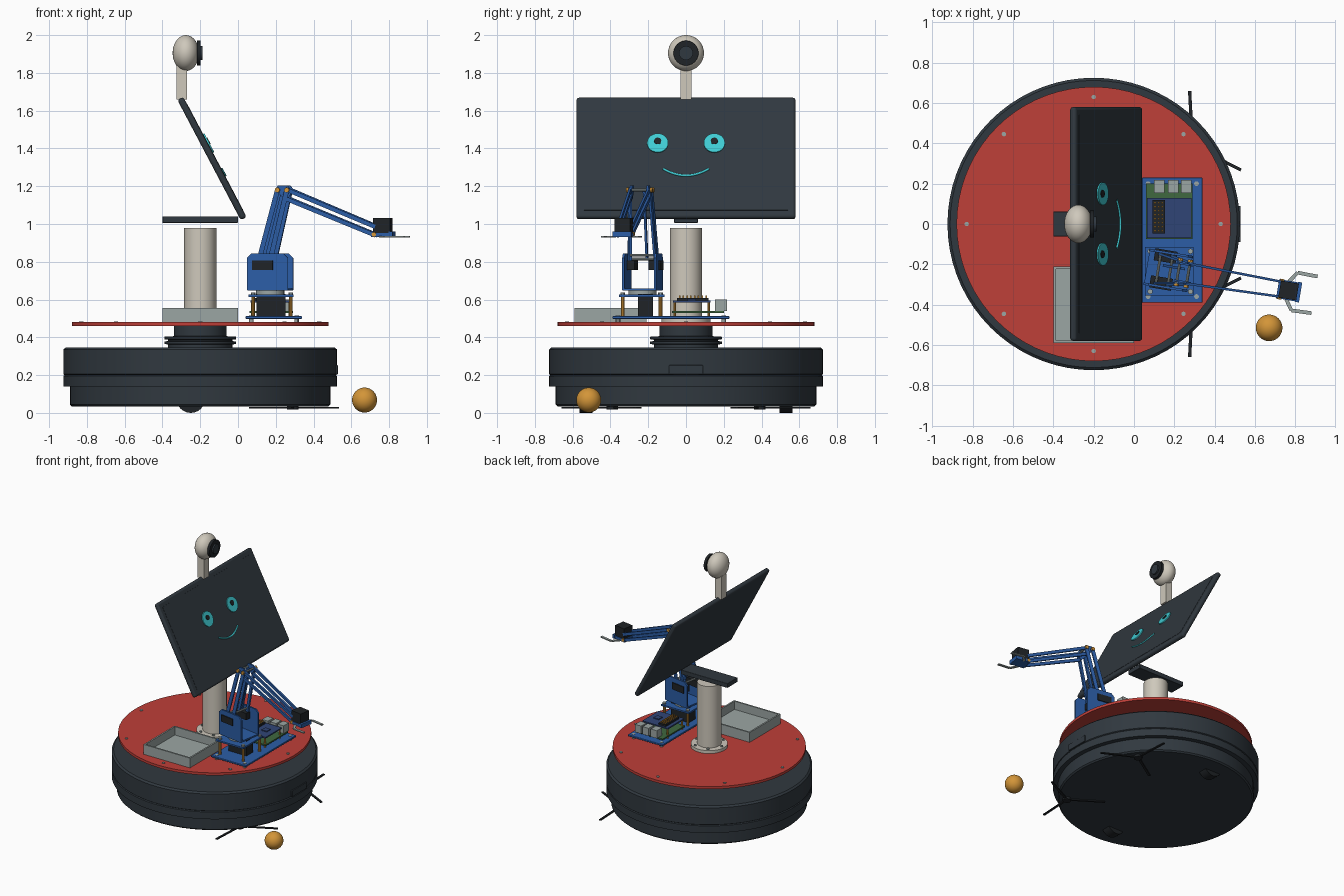
import bpy, bmesh, math
from mathutils import Matrix, Vector

old = bpy.data.objects.get("Cube")
if old:
    bpy.data.objects.remove(old)


def material(name, r, g, b):
    m = bpy.data.materials.new(name)
    m.use_nodes = True
    m.diffuse_color = (r, g, b, 1)
    m.node_tree.nodes["Principled BSDF"].inputs["Base Color"].default_value = (r, g, b, 1)
    return m


SLATE = material("dark slate", 0.03, 0.04, 0.05)
BLACK = material("black", 0.014, 0.017, 0.02)
RED = material("red", 0.52, 0.05, 0.04)
CREAM = material("cream", 0.62, 0.58, 0.5)
GREY = material("grey", 0.33, 0.38, 0.37)
BLUE = material("blue", 0.025, 0.11, 0.38)
CYAN = material("cyan", 0.05, 0.6, 0.65)
ORANGE = material("orange", 0.65, 0.3, 0.04)
GREEN = material("green", 0.05, 0.14, 0.05)
NAVY = material("navy", 0.03, 0.06, 0.18)

WORLD = Matrix()
parts = []


def finish(name, bm, mat, frame=WORLD, bevel=0):
    bmesh.ops.recalc_face_normals(bm, faces=bm.faces)
    bm.transform(frame)
    mesh = bpy.data.meshes.new(name)
    bm.to_mesh(mesh)
    bm.free()
    mesh.materials.append(mat)
    ob = bpy.data.objects.new(name, mesh)
    bpy.context.collection.objects.link(ob)
    if bevel:
        mod = ob.modifiers.new("soft edges", "BEVEL")
        mod.width, mod.segments = bevel, 3
    parts.append(ob)
    return ob


def box(name, centre, size, mat, frame=WORLD, bevel=0):
    bm = bmesh.new()
    place = Matrix.Translation(centre) @ Matrix.Diagonal((*size, 1))
    bmesh.ops.create_cube(bm, size=1, matrix=place)
    return finish(name, bm, mat, frame, bevel)


def cylinder(name, centre, radius, depth, mat, axis="Z", frame=WORLD, sides=24):
    turn = {"X": Matrix.Rotation(math.pi / 2, 4, "Y"), "Y": Matrix.Rotation(math.pi / 2, 4, "X"), "Z": WORLD}
    bm = bmesh.new()
    bmesh.ops.create_cone(bm, cap_ends=True, segments=sides, radius1=radius, radius2=radius,
                          depth=depth, matrix=Matrix.Translation(centre) @ turn[axis])
    return finish(name, bm, mat, frame)


def ball(name, centre, radii, mat):
    bm = bmesh.new()
    place = Matrix.Translation(centre) @ Matrix.Diagonal((*radii, 1))
    bmesh.ops.create_uvsphere(bm, u_segments=32, v_segments=20, radius=1, matrix=place)
    return finish(name, bm, mat)


def lathe(name, profile, mat, x=0, sides=72):
    bm = bmesh.new()
    verts = [bm.verts.new((r, 0, z)) for r, z in profile]
    edges = [bm.edges.new(pair) for pair in zip(verts, verts[1:])]
    bmesh.ops.spin(bm, geom=verts + edges, cent=(0, 0, 0), axis=(0, 0, 1), angle=math.tau, steps=sides)
    bmesh.ops.remove_doubles(bm, verts=bm.verts, dist=0.0001)
    return finish(name, bm, mat, Matrix.Translation((x, 0, 0)))


def plate(name, outline, y, thick, mat, frame=WORLD):
    """Extrude an x-z outline sideways."""
    bm = bmesh.new()
    face = bm.faces.new([bm.verts.new((x, y - thick / 2, z)) for x, z in outline])
    new = bmesh.ops.extrude_face_region(bm, geom=[face])["geom"]
    bmesh.ops.translate(bm, vec=(0, thick, 0), verts=[v for v in new if isinstance(v, bmesh.types.BMVert)])
    return finish(name, bm, mat, frame)


def bar(name, a, b, width, height, mat, frame=WORLD):
    a, b = Vector(a), Vector(b)
    place = Matrix.Translation((a + b) / 2) @ (b - a).to_track_quat("X", "Z").to_matrix().to_4x4()
    return box(name, (0, 0, 0), ((b - a).length, width, height), mat, frame @ place)


# Round mobile base
BX = -0.2
lathe("base_body", [(0, .035), (.68, .035), (.69, .045), (.69, .14), (.725, .14), (.725, .195), (.718, .2),
                    (.725, .205), (.725, .335), (.712, .347), (0, .347)], SLATE, BX)
lathe("base_neck", [(.17, .345), (.17, .362), (.19, .365), (.19, .378), (.17, .38), (.17, .387), (.19, .39),
                    (.19, .403), (.14, .406), (.14, .46)], SLATE, BX)
box("front_sensor", (.523, 0, .228), (.012, .18, .05), SLATE, bevel=.004)
for side in (-1, 1):
    cylinder("drive_wheel", (-.25, side * .53, .077), .077, .07, BLACK, "Y")
    # Three-armed side brushes
    hub = Vector((.29, side * .39, .028))
    cylinder("brush_hub", hub, .03, .02, BLACK)
    for degrees in (93, -27, 213):
        a = math.radians(degrees) * side
        bar("brush_arm", hub, hub + .27 * Vector((math.cos(a), math.sin(a), 0)), .016, .008, BLACK)

# Deck with screws
cylinder("deck", (BX, 0, .47), .68, .02, RED, sides=72)
for i in range(8):
    a = i * math.tau / 8
    cylinder("deck_screw", (BX + .63 * math.cos(a), .63 * math.sin(a), .481), .011, .008, GREY, sides=12)

# Column and its top bracket
lathe("column", [(0, .48), (.13, .48), (.13, .503), (.085, .503), (.085, .98), (0, .98)], CREAM, BX, 40)
for i in range(6):
    a = i * math.tau / 6
    cylinder("flange_bolt", (BX + .108 * math.cos(a), .108 * math.sin(a), .505), .01, .012, GREY, sides=10)
box("screen_bracket", (BX, 0, 1.023), (.4, .125, .035), SLATE, bevel=.004)

# Open tray
box("tray_floor", (-.2, -.4, .486), (.4, .38, .012), GREY)
for side in (-1, 1):
    box("tray_end", (-.2 + side * .194, -.4, .518), (.012, .38, .076), GREY)
    box("tray_side", (-.2, -.4 + side * .184, .518), (.376, .012, .076), GREY)

# Tilted screen with a face
TILT = Matrix.Translation((-.138, 0, 1.347)) @ Matrix.Rotation(math.radians(-27.8), 4, "Y")
box("screen", (0, 0, 0), (.035, 1.16, .72), SLATE, TILT, .014)
box("screen_panel", (.0175, 0, 0), (.003, 1.08, .64), SLATE, TILT)
for side in (-1, 1):
    cylinder("eye", (.022, side * .15, .08), .056, .009, CYAN, "X", TILT, 32)
    cylinder("pupil", (.027, side * .15, .09), .019, .006, BLACK, "X", TILT)
smile = bpy.data.curves.new("smile", "CURVE")
smile.dimensions = "3D"
smile.bevel_depth = .006
line = smile.splines.new("POLY")
line.points.add(16)
for i, p in enumerate(line.points):
    t = i / 8 - 1
    p.co = (.02, t * .12, -.113 + .04 * t * t, 1)
smile.materials.append(CYAN)
smile_ob = bpy.data.objects.new("smile", smile)
smile_ob.matrix_world = TILT
bpy.context.collection.objects.link(smile_ob)

# Camera head
box("camera_neck", (-.298, 0, 1.75), (.056, .058, .18), CREAM)
ball("camera_head", (-.276, 0, 1.905), (.07, .095, .095), CREAM)
cylinder("lens_ring", (-.208, 0, 1.905), .066, .02, BLACK, "X", sides=32)
cylinder("lens", (-.194, 0, 1.905), .037, .014, SLATE, "X")

# Electronics plate and circuit boards
box("mount_plate", (.19, -.08, .505), (.3, .62, .014), BLUE, bevel=.004)
for x in (.07, .31):
    for y in (-.36, .2):
        cylinder("plate_post", (x, y, .497), .012, .035, GREY, sides=12)
box("main_board", (.175, .063, .535), (.23, .275, .01), GREEN)
box("upper_board", (.175, .03, .59), (.22, .2, .01), NAVY)
for x in (.075, .275):
    for y in (-.06, .12):
        cylinder("board_standoff", (x, y, .55), .007, .08, ORANGE, sides=8)
for x in (.125, .195, .26):
    box("port", (x, .185, .57), (.052, .065, .06), GREY)
box("pin_header", (.122, .036, .602), (.062, .165, .014), BLACK)
for col in range(3):
    for row in range(8):
        box("pin", (.104 + col * .018, -.034 + row * .02, .612), (.008, .008, .018), ORANGE)
box("chip", (.22, .03, .598), (.045, .045, .008), NAVY)

# Arm foot: servo between plates
for x in (.08, .28):
    for y in (-.335, -.135):
        cylinder("arm_standoff", (x, y, .565), .01, .13, ORANGE, sides=10)
        cylinder("arm_screw", (x, y, .633), .013, .01, GREY, sides=10)
box("arm_foot_plate", (.175, -.235, .62), (.24, .24, .012), BLUE)
box("base_servo", (.175, -.215, .567), (.155, .08, .125), BLACK)
cylinder("turntable", (.17, -.23, .637), .075, .022, GREY)

# Arm, built facing forward in its own turned frame
ARM = Matrix.Translation((.17, -.23, 0)) @ Matrix.Rotation(math.radians(-9.5), 4, "Z")
box("shoulder_floor", (0, 0, .653), (.215, .18, .012), BLUE, ARM)
cheek = [(-.11, .65), (.11, .65), (.11, .82), (.085, .845), (-.085, .845), (-.11, .82)]
for side in (-1, 1):
    plate("shoulder_cheek", cheek, side * .085, .012, BLUE, ARM)
    box("shoulder_servo", (-.025, side * .068, .782), (.11, .06, .052), BLACK, ARM)
    # Lower arm parallel bars
    for low, high in ((-.05, .05), (.01, .1)):
        bar("lower_arm_bar", (low, side * .072, .8), (high, side * .055, 1.185), .012, .026, BLUE, ARM)
        cylinder("elbow_bolt", (high, side * .064, 1.18), .013, .012, ORANGE, "Y", ARM, 12)
    plate("elbow_link", [(.035, 1.18), (.085, 1.13), (.12, 1.18), (.1, 1.205), (.05, 1.205)],
          side * .044, .01, BLUE, ARM)
    # Forearm parallel bars
    for drop in (0, .05):
        bar("forearm_bar", (.09, side * .05, 1.185 - drop), (.57, side * .037, .985 - drop * .9),
            .012, .022, BLUE, ARM)
    cylinder("wrist_bolt", (.565, side * .046, .945), .012, .01, ORANGE, "Y", ARM, 12)
    # Gripper fingers
    joints = [(.6, side * .045, .932), (.635, side * .095, .932), (.735, side * .092, .932)]
    for a, b in zip(joints, joints[1:]):
        bar("finger", a, b, .018, .008, GREY, ARM)
for u, z, width in ((-.05, .815, .16), (.01, .835, .16), (.05, 1.18, .13), (.1, 1.18, .13), (.565, .945, .09)):
    cylinder("cross_rod", (u, 0, z), .007, width, GREY, "Y", ARM, 10)
bar("lower_arm_link", (-.02, .02, .82), (.07, .02, 1.18), .012, .022, BLUE, ARM)
box("wrist_bracket", (.605, 0, .942), (.11, .095, .022), BLUE, ARM)
box("gripper_servo", (.605, 0, .99), (.09, .085, .085), BLACK, ARM)
box("gripper_cover", (.655, 0, .945), (.02, .1, .03), BLUE, ARM)

# Ball on the floor
ball("floor_ball", (.67, -.515, .068), (.066, .066, .066), ORANGE)

# Smooth round surfaces, keep hard edges
bpy.ops.object.select_all(action="DESELECT")
for ob in parts:
    ob.select_set(True)
bpy.context.view_layer.objects.active = parts[0]
bpy.ops.object.shade_smooth_by_angle(angle=math.radians(30))
